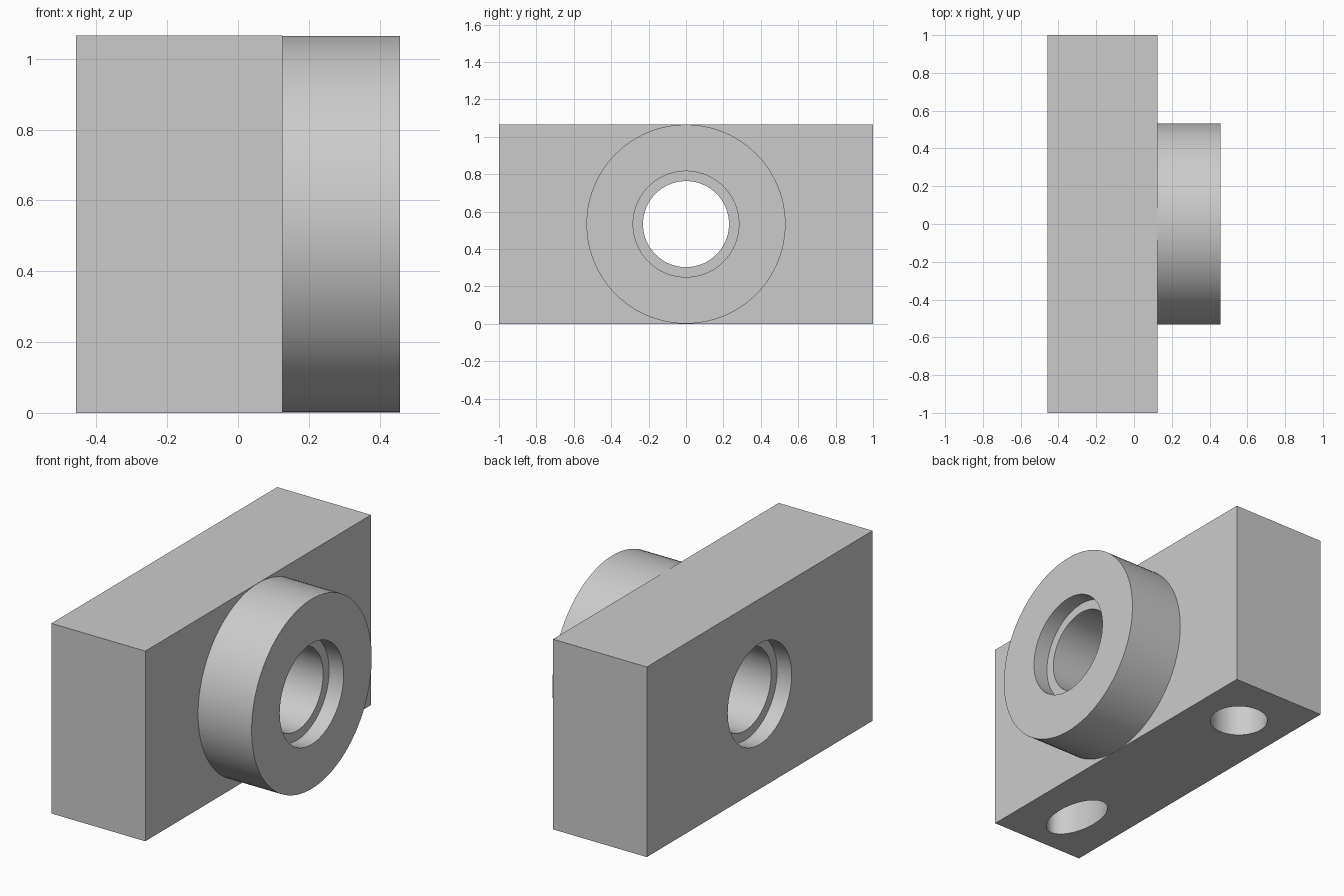
import bpy, bmesh, math
from mathutils import Matrix, Vector

cube = bpy.data.objects.get("Cube")
if cube:
    bpy.data.objects.remove(cube, do_unlink=True)

X_BACK, X_FACE, X_END = -0.457, 0.125, 0.457   # block back, block face, boss end
HEIGHT = 1.066
AXIS_Z = HEIGHT / 2
BOSS_R, RECESS_R, BORE_R = 0.532, 0.283, 0.23
RECESS_DEPTH = 0.09
SEGMENTS = 96

grey = bpy.data.materials.new("plain grey")
grey.use_nodes = True
colour = (0.6, 0.6, 0.6, 1)
grey.diffuse_color = colour
grey.node_tree.nodes["Principled BSDF"].inputs["Base Color"].default_value = colour


def make_object(name, bm):
    bmesh.ops.recalc_face_normals(bm, faces=bm.faces)
    mesh = bpy.data.meshes.new(name)
    bm.to_mesh(mesh)
    bm.free()
    mesh.materials.append(grey)
    obj = bpy.data.objects.new(name, mesh)
    bpy.context.collection.objects.link(obj)
    return obj


def activate(obj):
    bpy.ops.object.select_all(action='DESELECT')
    obj.select_set(True)
    bpy.context.view_layer.objects.active = obj


def cylinder(name, radius, start, end, scale=(1, 1, 1)):
    """Cylinder along x or z between two points."""
    start, end = Vector(start), Vector(end)
    direction = end - start
    turn = Vector((0, 0, 1)).rotation_difference(direction).to_matrix().to_4x4()
    bm = bmesh.new()
    bmesh.ops.create_cone(
        bm, cap_ends=True, segments=SEGMENTS, radius1=radius, radius2=radius,
        depth=direction.length,
        matrix=Matrix.Translation((start + end) / 2) @ turn @ Matrix.Diagonal((*scale, 1)))
    return make_object(name, bm)


def cut(target, cutter):
    cutter.hide_render = True
    mod = target.modifiers.new(cutter.name, 'BOOLEAN')
    mod.operation = 'DIFFERENCE'
    mod.solver = 'EXACT'
    mod.object = cutter
    activate(target)
    bpy.ops.object.modifier_apply(modifier=mod.name)
    bpy.data.objects.remove(cutter, do_unlink=True)


# Rectangular body
bm = bmesh.new()
bmesh.ops.create_cube(
    bm, size=1,
    matrix=Matrix.Translation(((X_BACK + X_FACE) / 2, 0, AXIS_Z))
    @ Matrix.Diagonal((X_FACE - X_BACK, 2, HEIGHT, 1)))
body = make_object("body_block", bm)

# Through bore and rear recess
cut(body, cylinder("bore_cutter", BORE_R, (X_BACK - 0.2, 0, AXIS_Z), (X_FACE + 0.2, 0, AXIS_Z)))
cut(body, cylinder("recess_cutter", RECESS_R, (X_BACK - 0.2, 0, AXIS_Z),
                   (X_BACK + RECESS_DEPTH, 0, AXIS_Z)))

# Blind locating holes underneath: one round, one elongated
hole_x = (X_BACK + X_FACE) / 2
for y, scale in ((0.67, (1, 1, 1)), (-0.67, (0.76, 1.4, 1))):
    cut(body, cylinder("hole_cutter", 0.152, (hole_x, y, -0.2), (hole_x, y, 0.4), scale))

# Round boss, turned from its profile; open where it meets the body
profile = [(X_FACE, BOSS_R), (X_END, BOSS_R), (X_END, RECESS_R),
           (X_END - RECESS_DEPTH, RECESS_R), (X_END - RECESS_DEPTH, BORE_R), (X_FACE, BORE_R)]
bm = bmesh.new()
verts = [bm.verts.new((x, 0, r)) for x, r in profile]
edges = [bm.edges.new(pair) for pair in zip(verts, verts[1:])]
bmesh.ops.spin(bm, geom=verts + edges, cent=(0, 0, 0), axis=(1, 0, 0),
               angle=math.tau, steps=SEGMENTS, use_merge=True)
bmesh.ops.remove_doubles(bm, verts=bm.verts, dist=0.0001)
bmesh.ops.translate(bm, verts=bm.verts, vec=(0, 0, AXIS_Z))
boss = make_object("round_boss", bm)

for obj in (body, boss):
    activate(obj)
    bpy.ops.object.shade_smooth_by_angle(angle=math.radians(30))
